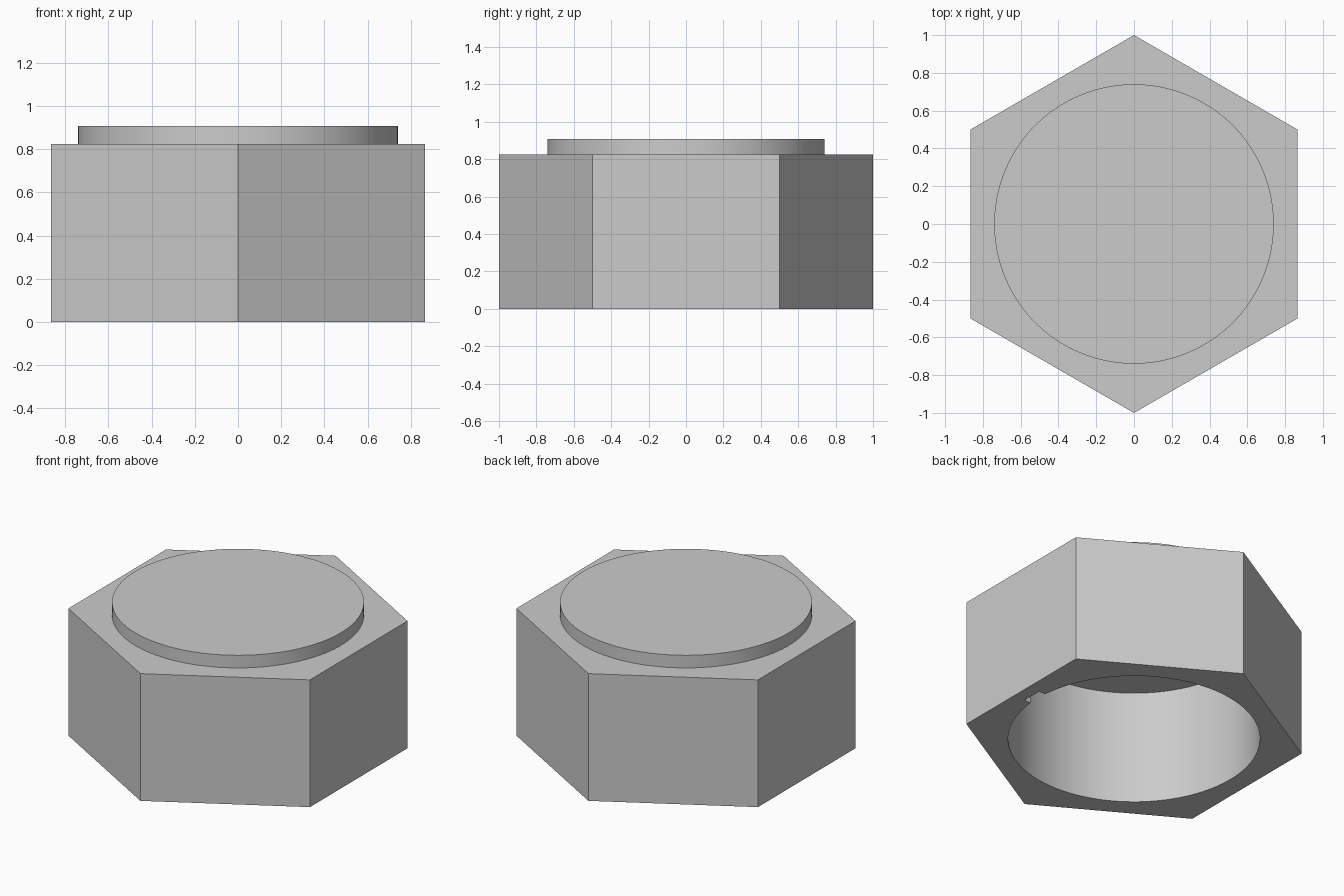
import bpy
import math

cube = bpy.data.objects.get("Cube")
if cube:
    bpy.data.objects.remove(cube, do_unlink=True)

HEX_TOP, CAP_TOP, BORE_TOP = 0.825, 0.907, 0.737
BORE_RADIUS = 0.74

grey = bpy.data.materials.new("plain grey")
grey.use_nodes = True
colour = (0.6, 0.6, 0.6, 1)
grey.diffuse_color = colour
grey.node_tree.nodes["Principled BSDF"].inputs["Base Color"].default_value = colour


def prism(name, sides, radius, bottom, top, turn=0.0):
    bpy.ops.mesh.primitive_cylinder_add(
        vertices=sides, radius=radius, depth=top - bottom,
        location=(0, 0, (top + bottom) / 2), rotation=(0, 0, turn))
    obj = bpy.context.object
    obj.name = name
    obj.data.materials.append(grey)
    return obj


def combine(body, tool, operation):
    mod = body.modifiers.new(tool.name, "BOOLEAN")
    mod.operation = operation
    mod.solver = "EXACT"
    mod.object = tool
    bpy.context.view_layer.objects.active = body
    bpy.ops.object.modifier_apply(modifier=mod.name)
    bpy.data.objects.remove(tool, do_unlink=True)


# Hexagonal body, with a corner towards the front and the back
body = prism("hex_cap", 6, 1.0, 0, HEX_TOP)

# Round raised cap on top
combine(body, prism("top_disc", 128, BORE_RADIUS, 0.78, CAP_TOP), "UNION")

# Blind round bore from below
combine(body, prism("bore", 128, BORE_RADIUS, -0.2, BORE_TOP), "DIFFERENCE")

# Keyway along the bore wall on the +x side
bpy.ops.mesh.primitive_cube_add(size=1, location=(0.685, 0, (BORE_TOP - 0.2) / 2))
key = bpy.context.object
key.name = "keyway"
key.scale = (0.2, 0.134, BORE_TOP + 0.2)
key.data.materials.append(grey)
combine(body, key, "DIFFERENCE")

# Smooth round walls, crisp edges
bpy.ops.object.select_all(action="DESELECT")
body.select_set(True)
bpy.context.view_layer.objects.active = body
bpy.ops.object.shade_smooth_by_angle(angle=math.radians(30))
